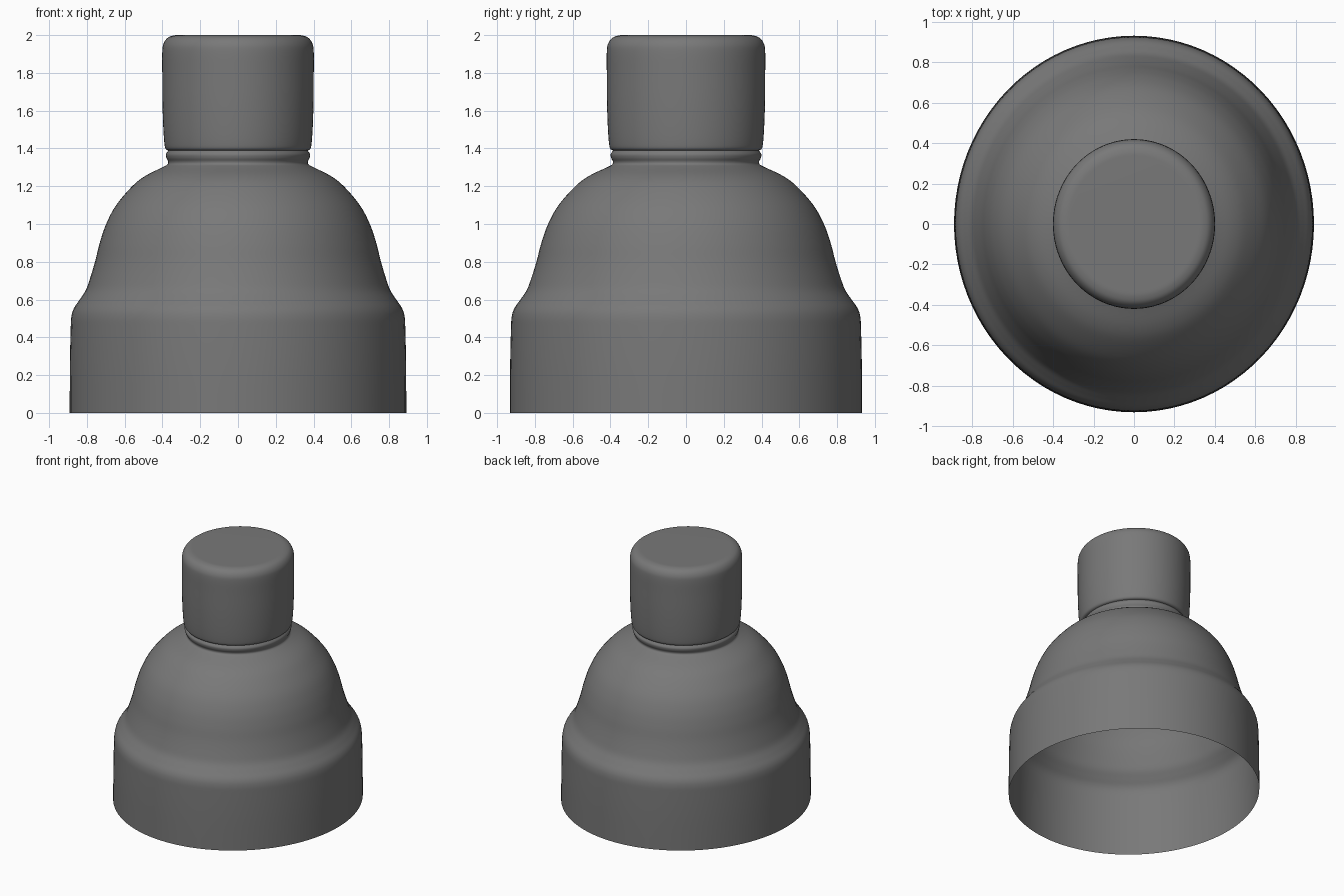
import bpy, bmesh, math
from mathutils import Vector

if "Cube" in bpy.data.objects:
    bpy.data.objects.remove(bpy.data.objects["Cube"])

SIDES = 96
Y_STRETCH = 1.046  # plan is slightly oval

# Dark grey plastic
dark = bpy.data.materials.new("dark_grey")
dark.diffuse_color = (0.19, 0.19, 0.19, 1)
dark.use_nodes = True
dark.node_tree.nodes["Principled BSDF"].inputs["Base Color"].default_value = dark.diffuse_color


def smooth_path(pts, steps=5):
    """Catmull-Rom curve through (radius, height) points."""
    p = [Vector(q) for q in pts]
    p = [p[0]] + p + [p[-1]]
    out = []
    for i in range(1, len(p) - 2):
        a, b, c, d = p[i - 1:i + 3]
        for k in range(steps):
            t = k / steps
            out.append(0.5 * (2 * b + (c - a) * t + (2 * a - 5 * b + 4 * c - d) * t * t
                              + (3 * b - a - 3 * c + d) * t ** 3))
    return out + [p[-2]]


def revolve(name, path, close_top=False):
    bm = bmesh.new()
    rings = []
    for r, z in path:
        rings.append([bm.verts.new((r * math.cos(2 * math.pi * i / SIDES),
                                    r * math.sin(2 * math.pi * i / SIDES) * Y_STRETCH, z))
                      for i in range(SIDES)])
    for low, high in zip(rings, rings[1:]):
        for i in range(SIDES):
            j = (i + 1) % SIDES
            bm.faces.new((low[i], low[j], high[j], high[i]))
    if close_top:
        bm.faces.new(rings[-1])
    mesh = bpy.data.meshes.new(name)
    bm.to_mesh(mesh)
    bm.free()
    mesh.materials.append(dark)
    ob = bpy.data.objects.new(name, mesh)
    bpy.context.collection.objects.link(ob)
    bpy.ops.object.select_all(action='DESELECT')
    ob.select_set(True)
    bpy.context.view_layer.objects.active = ob
    bpy.ops.object.shade_smooth_by_angle(angle=math.radians(40))
    return ob


# Open-bottomed shell: straight skirt, shoulder step, dome and neck bead
revolve("bell_body", smooth_path([
    (.891, 0), (.89, .25), (.886, .44), (.882, .51), (.868, .555), (.838, .6),
    (.806, .65), (.784, .71), (.757, .8), (.732, .9), (.698, 1.0), (.645, 1.1),
    (.56, 1.2), (.49, 1.255), (.40, 1.3), (.374, 1.315), (.370, 1.33),
    (.379, 1.35), (.381, 1.37), (.368, 1.39)]))

# Rounded cap with a slight taper at its lower edge
revolve("cap", smooth_path([
    (.366, 1.388), (.383, 1.398), (.390, 1.43), (.396, 1.52), (.400, 1.65),
    (.401, 1.8), (.401, 1.91), (.394, 1.955), (.373, 1.985), (.342, 1.998),
    (.31, 2.0)]), close_top=True)
